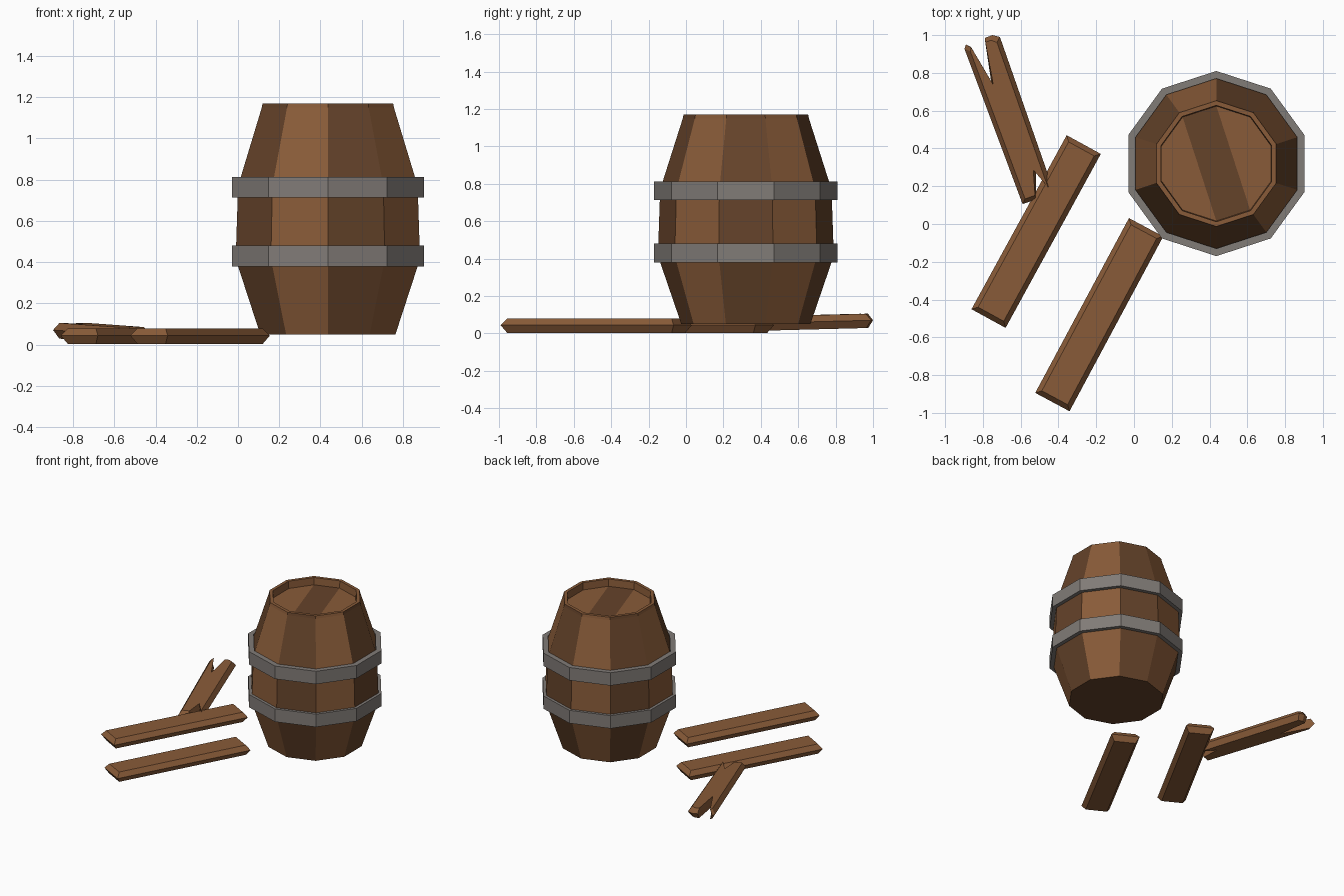
import bpy, bmesh
from math import cos, sin, radians
from mathutils import Matrix, Vector

if "Cube" in bpy.data.objects:
    bpy.data.objects.remove(bpy.data.objects["Cube"])

SIDES = 10
CENTER = Vector((0.436, 0.32, 0))


def material(name, rgb):
    m = bpy.data.materials.new(name)
    m.diffuse_color = (*rgb, 1)
    m.use_nodes = True
    m.node_tree.nodes["Principled BSDF"].inputs["Base Color"].default_value = m.diffuse_color
    return m


light_wood = material("light_wood", (0.25, 0.105, 0.04))
dark_wood = material("dark_wood", (0.13, 0.056, 0.023))
iron = material("iron", (0.22, 0.2, 0.185))


def finish(bm, name, mats, matrix):
    bmesh.ops.recalc_face_normals(bm, faces=bm.faces)
    me = bpy.data.meshes.new(name)
    bm.to_mesh(me)
    bm.free()
    for m in mats:
        me.materials.append(m)
    ob = bpy.data.objects.new(name, me)
    ob.matrix_world = matrix
    bpy.context.collection.objects.link(ob)
    return ob


def ring(bm, r, z):
    # ten-sided ring with a corner towards +y
    return [bm.verts.new((r * cos(radians(90 + 36 * k)), r * sin(radians(90 + 36 * k)), z))
            for k in range(SIDES)]


def bridge(bm, a, b):
    n = len(a)
    return [bm.faces.new((a[k], a[(k + 1) % n], b[(k + 1) % n], b[k])) for k in range(n)]


# Barrel: alternating light and dark staves, raised rim, recessed three-board lid
bm = bmesh.new()
profile = [(0.345, 0.05), (0.465, 0.40), (0.468, 0.48), (0.458, 0.77), (0.337, 1.15),
           (0.333, 1.17), (0.308, 1.17), (0.304, 1.115)]
rings = [ring(bm, r, z) for r, z in profile]
for i, (a, b) in enumerate(zip(rings, rings[1:])):
    for k, f in enumerate(bridge(bm, a, b)):
        f.material_index = k % 2 if i < 5 else 0
bm.faces.new(rings[0]).material_index = 1
for i, idx in enumerate([(1, 2, 3, 4, 5), (0, 1, 5, 6), (6, 7, 8, 9, 0)]):
    bm.faces.new([rings[-1][k] for k in idx]).material_index = i % 2
finish(bm, "barrel_body", [light_wood, dark_wood], Matrix.Translation(CENTER))

# Iron hoops
for name, z in (("lower_hoop", 0.38), ("upper_hoop", 0.713)):
    bm = bmesh.new()
    loops = [ring(bm, r, h) for r, h in ((0.45, z), (0.49, z), (0.49, z + 0.1), (0.45, z + 0.1))]
    for i in range(4):
        bridge(bm, loops[i], loops[(i + 1) % 4])
    finish(bm, name, [iron], Matrix.Translation(CENTER))


def plank(name, outline, loc, angle, tilt=0.0):
    # outline (length, width) swells at mid height and is bevelled above and below
    bm = bmesh.new()
    layers = [[bm.verts.new((u * su, v * sv, z)) for u, v in outline]
              for su, sv, z in ((0.95, 0.75, -0.038), (1, 1, 0.003), (0.95, 0.75, 0.038))]
    bridge(bm, layers[0], layers[1])
    bridge(bm, layers[1], layers[2])
    bm.faces.new(layers[0])
    bm.faces.new(layers[2])
    matrix = (Matrix.Translation(loc) @ Matrix.Rotation(radians(angle), 4, 'Z')
              @ Matrix.Rotation(radians(tilt), 4, 'Y'))
    finish(bm, name, [light_wood], matrix)


# Two whole planks and one splintered at both ends
board = [(-0.525, -0.103), (0.525, -0.103), (0.525, 0.103), (-0.525, 0.103)]
plank("front_plank", board, (-0.184, -0.48, 0.041), 61.8)
plank("middle_plank", board, (-0.518, -0.04, 0.041), 61.3)
splintered = [(0.445, 0.085), (0.425, 0.1), (-0.452, 0.087), (-0.452, 0.013), (-0.316, -0.036),
              (-0.431, -0.092), (0.422, -0.098), (0.445, -0.063), (0.444, -0.021), (0.206, 0.027)]
plank("broken_plank", splintered, (-0.66, 0.56, 0.057), 109.7, -1.4)
